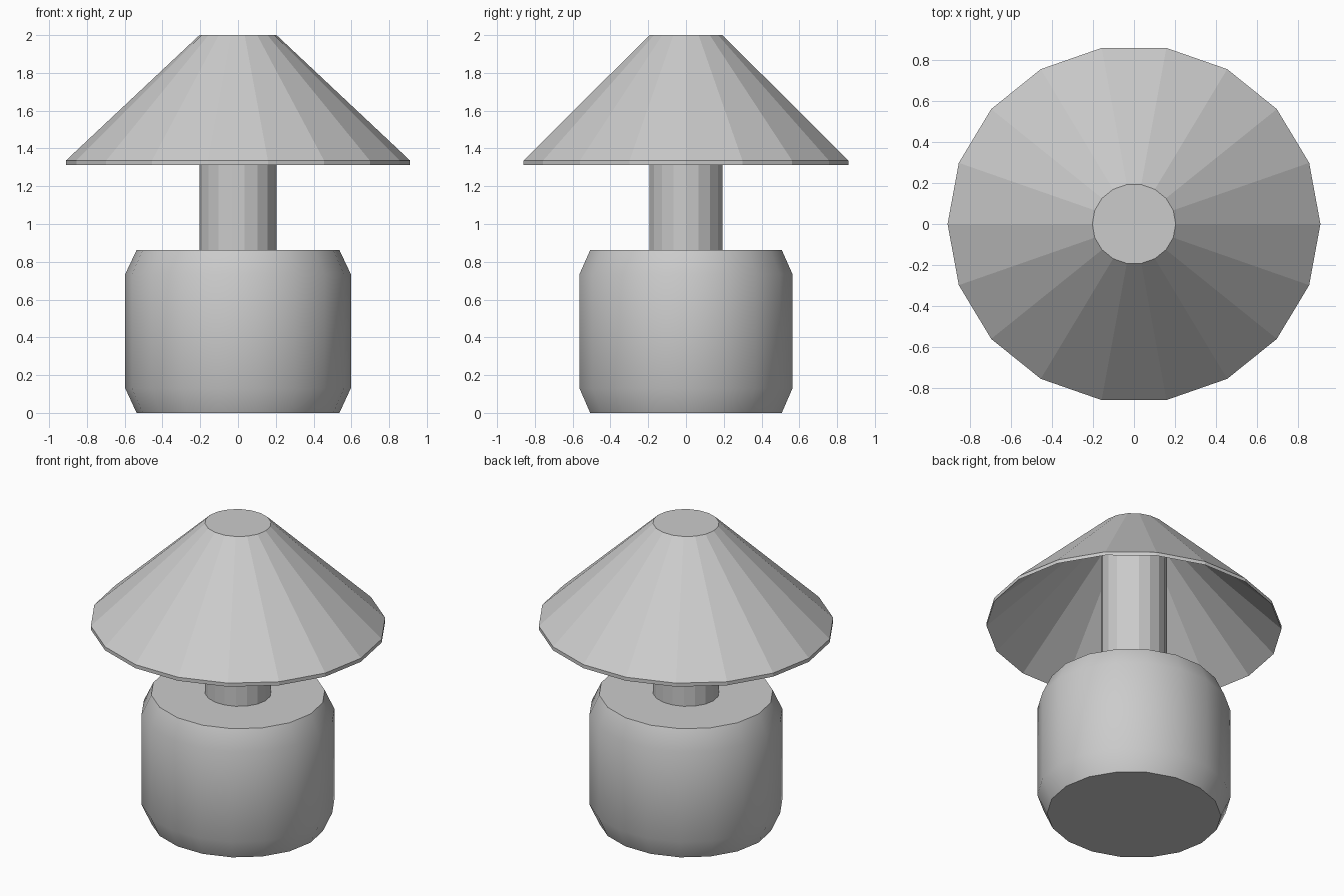
import bpy, bmesh, math

if "Cube" in bpy.data.objects:
    bpy.data.objects.remove(bpy.data.objects["Cube"])

SIDES = 18
Y_RATIO = 0.959


def lathe(name, profile, cap_start=False, cap_end=False, closed=False):
    """Revolve (radius, z) points into a low-poly, slightly oval solid."""
    bm = bmesh.new()
    rings = []
    for r, z in profile:
        angles = [2 * math.pi * i / SIDES for i in range(SIDES)]
        rings.append([bm.verts.new((r * math.cos(a), r * Y_RATIO * math.sin(a), z))
                      for a in angles])
    pairs = list(zip(rings, rings[1:]))
    if closed:
        pairs.append((rings[-1], rings[0]))
    for low, high in pairs:
        for i in range(SIDES):
            j = (i + 1) % SIDES
            bm.faces.new((low[i], low[j], high[j], high[i]))
    if cap_start:
        bm.faces.new(rings[0][::-1])
    if cap_end:
        bm.faces.new(rings[-1])
    bmesh.ops.recalc_face_normals(bm, faces=bm.faces)
    mesh = bpy.data.meshes.new(name)
    bm.to_mesh(mesh)
    bm.free()
    obj = bpy.data.objects.new(name, mesh)
    bpy.context.collection.objects.link(obj)
    return obj


# Rounded base, smooth-shaded with sharp cap edges
base = lathe("lamp_base", [(0.537, 0), (0.597, 0.13), (0.597, 0.735), (0.537, 0.862)],
             cap_start=True, cap_end=True)
bpy.context.view_layer.objects.active = base
base.select_set(True)
bpy.ops.object.shade_smooth_by_angle(angle=math.radians(35))

# Faceted neck, running up to the inside of the shade
lathe("lamp_neck", [(0.204, 0.862), (0.204, 1.974)])

# Faceted hollow shade: inner cone, short vertical rim, outer cone, flat top
lathe("lamp_shade", [(0.204, 1.974), (0.911, 1.312), (0.911, 1.336), (0.204, 2.0)],
      cap_end=True)
